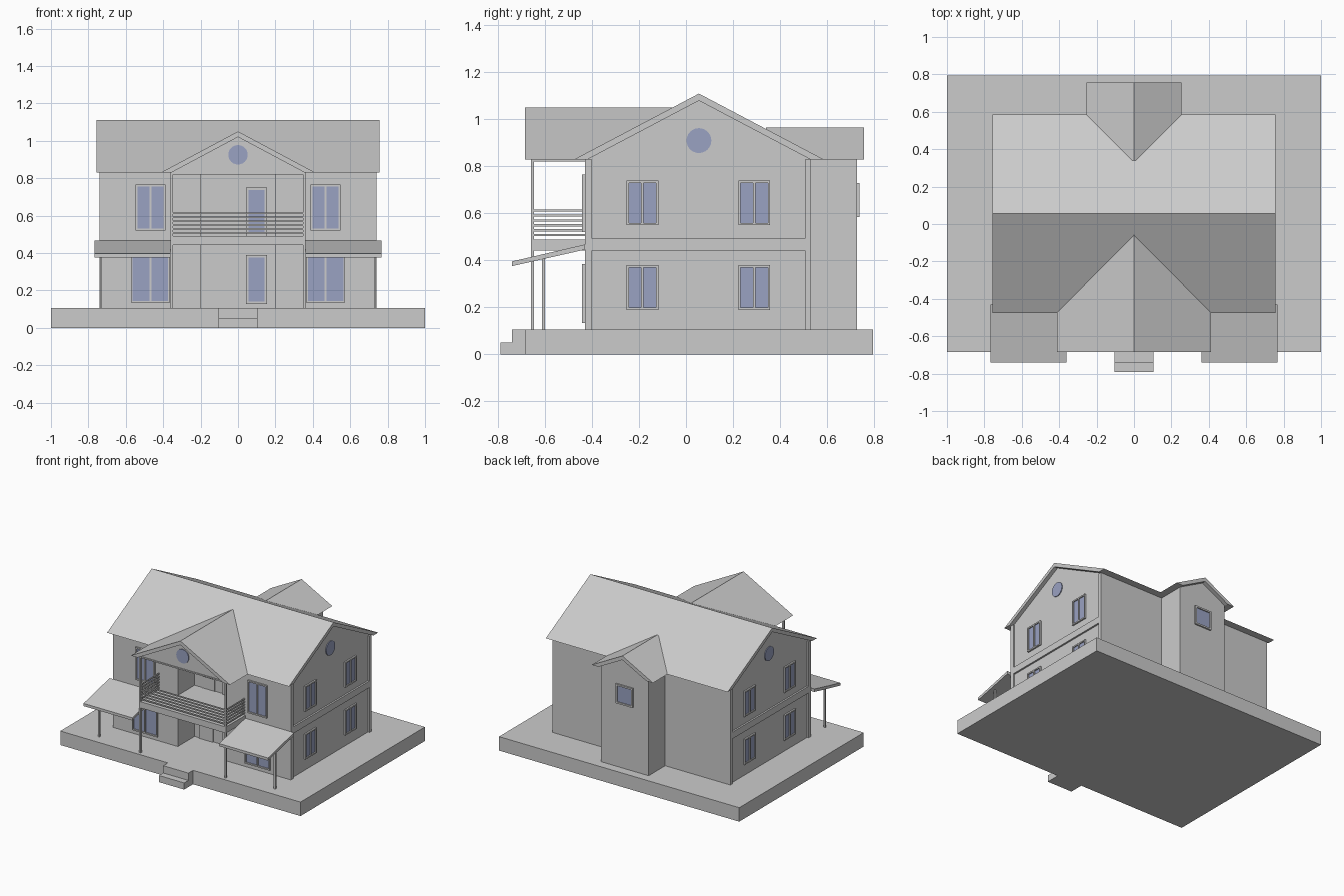
import bpy, bmesh, math
from mathutils import Vector

if "Cube" in bpy.data.objects:
    bpy.data.objects.remove(bpy.data.objects["Cube"], do_unlink=True)


def material(name, rgb):
    m = bpy.data.materials.new(name)
    m.use_nodes = True
    m.diffuse_color = (*rgb, 1)
    m.node_tree.nodes["Principled BSDF"].inputs["Base Color"].default_value = (*rgb, 1)
    return m


PLASTER = material("grey plaster", (0.6, 0.6, 0.6))
GLASS = material("blue glass", (0.32, 0.36, 0.54))


def finish(name, bm):
    bmesh.ops.recalc_face_normals(bm, faces=bm.faces)
    me = bpy.data.meshes.new(name)
    bm.to_mesh(me)
    bm.free()
    me.materials.append(PLASTER)
    me.materials.append(GLASS)
    ob = bpy.data.objects.new(name, me)
    bpy.context.collection.objects.link(ob)
    return ob


def add_prism(bm, points, shift, mat=0):
    """Extrude a flat outline along a vector."""
    face = bm.faces.new([bm.verts.new(p) for p in points])
    face.material_index = mat
    out = bmesh.ops.extrude_face_region(bm, geom=[face], use_keep_orig=True)["geom"]
    bmesh.ops.translate(bm, vec=shift, verts=[v for v in out if isinstance(v, bmesh.types.BMVert)])
    for f in out:
        if isinstance(f, bmesh.types.BMFace):
            f.material_index = mat
            for e in f.edges:
                for side in e.link_faces:
                    side.material_index = mat


def add_box(bm, a, b, mat=0):
    (x0, x1), (y0, y1), (z0, z1) = (sorted(p) for p in zip(a, b))
    add_prism(bm, [(x0, y0, z0), (x1, y0, z0), (x1, y1, z0), (x0, y1, z0)], Vector((0, 0, z1 - z0)), mat)


def prism(name, points, shift):
    bm = bmesh.new()
    add_prism(bm, points, Vector(shift))
    return finish(name, bm)


def box(name, a, b):
    bm = bmesh.new()
    add_box(bm, a, b)
    return finish(name, bm)


# Main levels and planes
BASE, FLOOR2, EAVE = 0.105, 0.49, 0.83
SIDE, FRONT, BACK, RECESS, BUMP = 0.728, -0.43, 0.53, -0.23, 0.727
RIDGE_Y = 0.055

# Ground slab and entrance steps
box("ground_slab", (-1, -0.685, 0), (1, 0.795, BASE))
box("upper_step", (-0.105, -0.74, 0), (0.105, -0.685, BASE))
box("lower_step", (-0.105, -0.79, 0), (0.105, -0.74, 0.05))

# Walls: one floor plan with the entrance recess and the rear stair bay
half = [(0.2, RECESS), (0.2, FRONT), (SIDE, FRONT), (SIDE, BACK), (0.198, BACK), (0.198, BUMP)]
plan = half + [(-x, y) for x, y in reversed(half)]
prism("walls", [(x, y, BASE) for x, y in plan], (0, 0, EAVE - BASE))


# Gable roofs: a chevron shell over a triangular attic
def gable(name, width, top, place, length, attic_start, attic_length):
    inner = width - 0.03 * width / (top - EAVE)
    shell = [(-width, EAVE), (0, top), (width, EAVE), (inner, EAVE), (0, top - 0.03), (-inner, EAVE)]
    attic = [(-inner, EAVE), (inner, EAVE), (0, top - 0.03)]
    axis = place(0, 1, 0) - place(0, 0, 0)
    prism(name + "_roof", [place(u, length[0], z) for u, z in shell], axis * (length[1] - length[0]))
    prism(name + "_attic", [place(u, attic_start, z) for u, z in attic], axis * attic_length)


gable("main", 0.531, 1.11, lambda u, d, z: Vector((d, RIDGE_Y + u, z)), (-0.757, 0.757), -SIDE, 2 * SIDE)
along_y = lambda u, d, z: Vector((u, d, z))
gable("porch", 0.413, 1.05, along_y, (-0.685, -0.06), -0.655, 0.5)
gable("rear_bay", 0.255, 0.965, along_y, (0.34, 0.757), 0.4, BUMP - 0.4)

# Side corner boards and floor bands
for s, side in ((-1, "right"), (1, "left")):
    bm = bmesh.new()
    for y0, y1, z0, z1 in ((FRONT, -0.4, BASE, EAVE), (0.506, BACK, BASE, EAVE), (-0.4, 0.506, 0.443, 0.493)):
        add_box(bm, (s * SIDE, y0, z0), (s * 0.741, y1, z1))
    finish(side + "_wall_trim", bm)

# Balcony, porch ceiling, columns and railings
box("balcony_floor", (-0.362, -0.66, 0.443), (0.362, RECESS, FLOOR2))
box("porch_ceiling", (-0.362, -0.66, 0.82), (0.362, RECESS, EAVE))
rails = bmesh.new()
for i in range(6):
    z = 0.503 + 0.021 * i
    add_box(rails, (-0.355, -0.656, z), (0.355, -0.648, z + 0.009))
    for s in (-1, 1):
        add_box(rails, (s * 0.359, -0.65, z), (s * 0.351, FRONT, z + 0.009))
finish("balcony_railing", rails)

# Columns and lean-to awnings on both sides
for s, side in ((-1, "right"), (1, "left")):
    box(side + "_porch_column", (s * 0.348, -0.66, BASE), (s * 0.362, -0.646, EAVE))
    box(side + "_awning_post", (s * 0.726, -0.612, BASE), (s * 0.739, -0.6, 0.41))
    edge = [(-0.74, 0.376), (-0.74, 0.396), (FRONT, 0.468), (FRONT, 0.446)]
    prism(side + "_awning", [(s * 0.362, y, z) for y, z in edge], (s * 0.406, 0, 0))

# Wall frames of reference: along the wall, outwards, up
front = lambda u, d, z: (u, FRONT - d, z)
recess = lambda u, d, z: (u, RECESS - d, z)
rear = lambda u, d, z: (u, BUMP + d, z)
porch_gable = lambda u, d, z: (u, -0.655 - d, z)
left = lambda u, d, z: (SIDE + d, u, z)
right = lambda u, d, z: (-SIDE - d, u, z)


def window(name, place, u0, u1, z0, z1, panes=2, bar=0.01):
    bm = bmesh.new()
    add_box(bm, place(u0 + bar, 0, z0 + bar), place(u1 - bar, 0.004, z1 - bar), 1)
    for z in (z0, z1 - bar):
        add_box(bm, place(u0, 0, z), place(u1, 0.012, z + bar))
    for i in range(panes + 1):
        u = u0 + (u1 - u0 - bar) * i / panes
        add_box(bm, place(u, 0, z0 + bar), place(u + bar, 0.012, z1 - bar))
    finish(name, bm)


def round_window(name, place, u, z, r):
    bm = bmesh.new()
    ring = [math.tau * i / 24 for i in range(24)]
    pts = [place(u + r * math.cos(a), 0, z + r * math.sin(a)) for a in ring]
    add_prism(bm, pts, Vector(place(0, 0.006, 0)) - Vector(place(0, 0, 0)), 1)
    finish(name, bm)


# Front windows, mirrored
for s, side in ((-1, "right"), (1, "left")):
    window(side + "_upper_front_window", front, *sorted((s * 0.387, s * 0.547)), 0.52, 0.765)
    window(side + "_lower_front_window", front, *sorted((s * 0.363, s * 0.573)), 0.134, 0.385)

# Side windows
for place, side in ((left, "left"), (right, "right")):
    for z, level in ((0.19, "lower"), (0.55, "upper")):
        for u, pos in ((-0.253, "fore"), (0.223, "aft")):
            window(f"{side}_{level}_{pos}_window", place, u, u + 0.135, z, z + 0.19)
    round_window(side + "_round_window", place, RIDGE_Y, 0.91, 0.053)
round_window("porch_round_window", porch_gable, 0, 0.925, 0.052)

# Entrance recess: doors and tall windows, then the rear window
window("recess_lower_window", recess, 0.042, 0.156, 0.128, 0.39, 1, 0.013)
window("recess_upper_window", recess, 0.042, 0.156, FLOOR2, 0.75, 1, 0.013)
box("front_door", recess(-0.16, 0, BASE), recess(-0.042, 0.008, 0.375))
box("balcony_door", recess(-0.134, 0, FLOOR2), recess(-0.03, 0.004, 0.745))
window("balcony_door_window", recess, -0.12, -0.045, 0.58, 0.735, 1, 0.013)
window("rear_window", rear, -0.07, 0.07, 0.585, 0.73, 1, 0.012)
